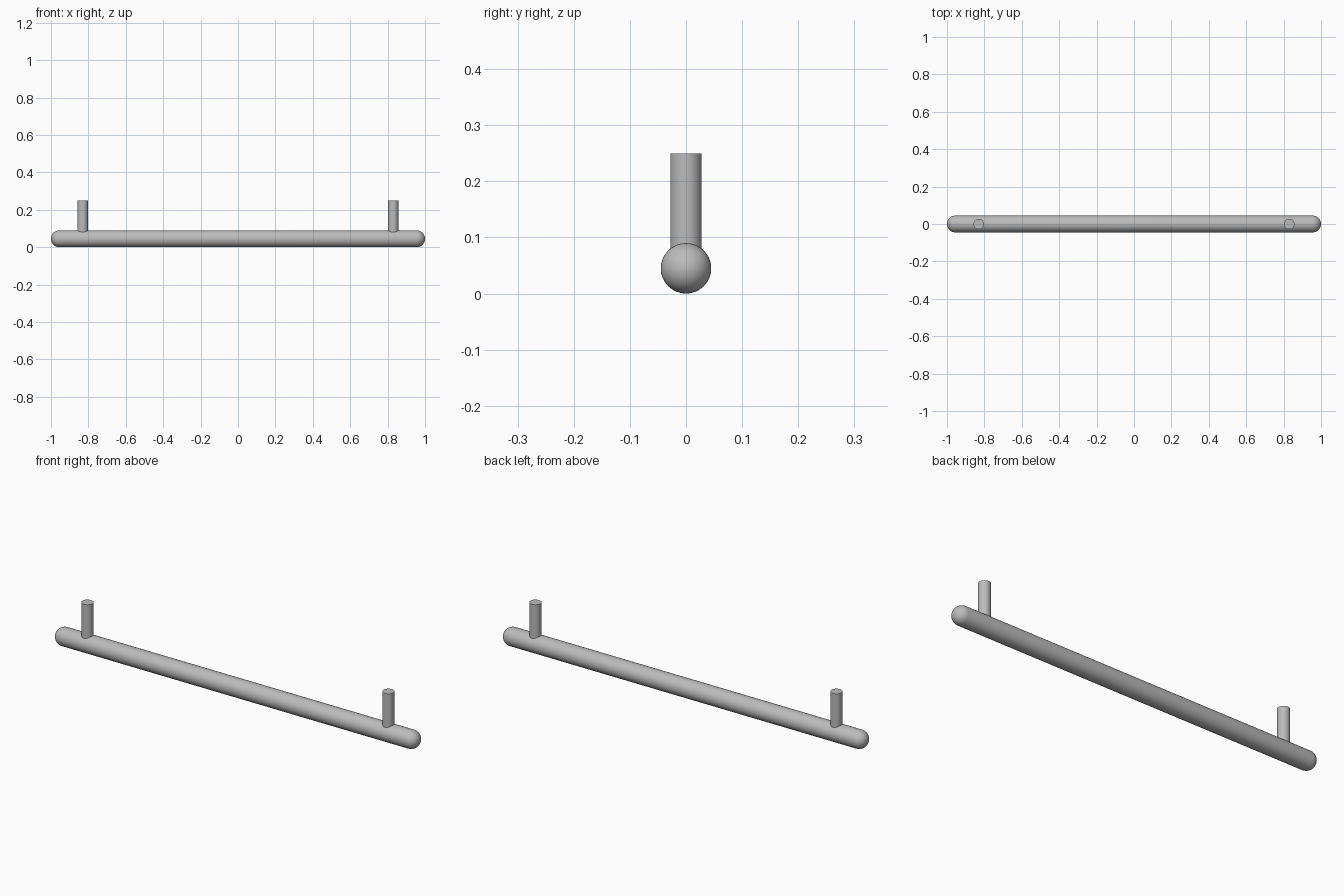
import bpy, bmesh, math

if "Cube" in bpy.data.objects:
    bpy.data.objects.remove(bpy.data.objects["Cube"])

BAR_R, POST_R = 0.045, 0.028
HALF, POST_X, TOP = 1.0, 0.83, 0.25
SEG = 32

metal = bpy.data.materials.new("satin_grey_metal")
metal.diffuse_color = (0.5, 0.5, 0.5, 1.0)
metal.use_nodes = True
metal.node_tree.nodes["Principled BSDF"].inputs["Base Color"].default_value = metal.diffuse_color


def finish(name, bm):
    bmesh.ops.recalc_face_normals(bm, faces=bm.faces)
    mesh = bpy.data.meshes.new(name)
    bm.to_mesh(mesh)
    bm.free()
    mesh.materials.append(metal)
    obj = bpy.data.objects.new(name, mesh)
    bpy.context.collection.objects.link(obj)
    bpy.ops.object.select_all(action='DESELECT')
    obj.select_set(True)
    bpy.context.view_layer.objects.active = obj
    bpy.ops.object.shade_smooth_by_angle(angle=math.radians(35))
    return obj


# grip bar: capsule profile spun around the x axis
bm = bmesh.new()
steps = 10
right = [(HALF - BAR_R + BAR_R * math.sin(a), BAR_R * math.cos(a))
         for a in (math.pi / 2 * i / steps for i in range(steps + 1))]
profile = [(-x, r) for x, r in reversed(right)] + right
verts = [bm.verts.new((x, 0, r)) for x, r in profile]
edges = [bm.edges.new(pair) for pair in zip(verts, verts[1:])]
bmesh.ops.spin(bm, geom=verts + edges, cent=(0, 0, 0), axis=(1, 0, 0),
               angle=2 * math.pi, steps=SEG)
bmesh.ops.remove_doubles(bm, verts=bm.verts, dist=1e-5)
bar = finish("grip_bar", bm)
bar.location.z = BAR_R

# mounting posts, sunk into the bar
for side, label in ((-1, "left"), (1, "right")):
    bm = bmesh.new()
    depth = TOP - BAR_R
    bmesh.ops.create_cone(bm, cap_ends=True, segments=SEG,
                          radius1=POST_R, radius2=POST_R, depth=depth)
    post = finish(label + "_mounting_post", bm)
    post.location = (side * POST_X, 0, BAR_R + depth / 2)
